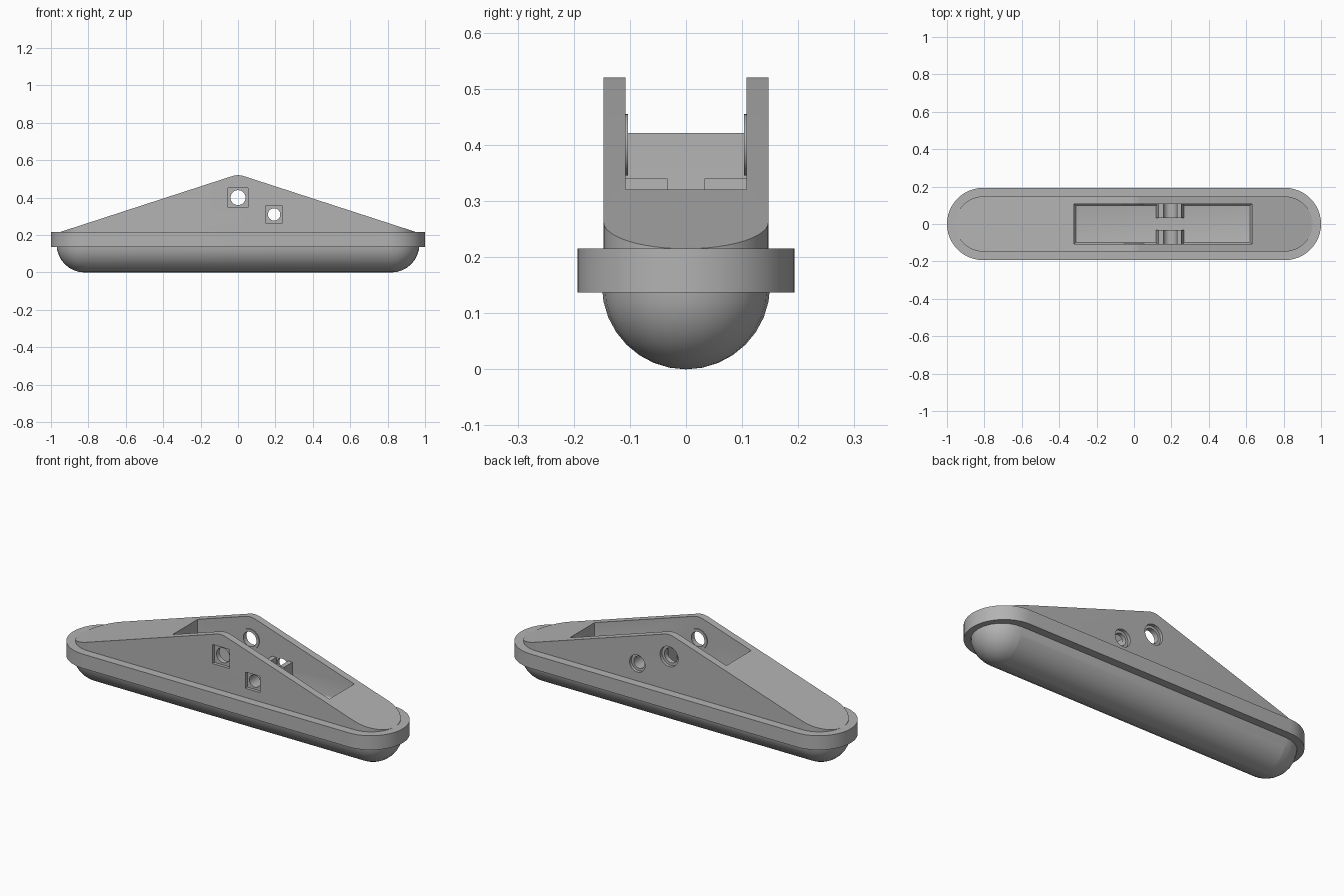
import bpy, bmesh
from math import sin, cos, pi, radians, tan

old = bpy.data.objects.get("Cube")
if old:
    bpy.data.objects.remove(old, do_unlink=True)

grey = bpy.data.materials.new("mid grey")
grey.use_nodes = True
grey.diffuse_color = (0.45, 0.45, 0.45, 1)
grey.node_tree.nodes["Principled BSDF"].inputs["Base Color"].default_value = grey.diffuse_color


def add(name, bm):
    bmesh.ops.recalc_face_normals(bm, faces=bm.faces)
    mesh = bpy.data.meshes.new(name)
    bm.to_mesh(mesh)
    bm.free()
    mesh.materials.append(grey)
    obj = bpy.data.objects.new(name, mesh)
    bpy.context.collection.objects.link(obj)
    return obj


def prism(name, points, low, high, upright=False):
    """Extrude an xy outline along z, or an xz outline along y."""
    bm = bmesh.new()
    def place(p, d):
        return (p[0], d, p[1]) if upright else (p[0], p[1], d)
    bottom = [bm.verts.new(place(p, low)) for p in points]
    top = [bm.verts.new(place(p, high)) for p in points]
    bm.faces.new(bottom)
    bm.faces.new(top)
    n = len(points)
    for i in range(n):
        j = (i + 1) % n
        bm.faces.new((bottom[i], bottom[j], top[j], top[i]))
    return add(name, bm)


def arc(cx, cy, r, start, end, n):
    angles = [radians(start + (end - start) * i / n) for i in range(n + 1)]
    return [(cx + r * cos(a), cy + r * sin(a)) for a in angles]


def stadium(half, r):
    return arc(half, 0, r, -90, 90, 24) + arc(-half, 0, r, 90, 270, 24)


def disc(x, z, r, y0, y1):
    return prism("disc", arc(x, z, r, 0, 360, 32)[:-1], y0, y1, True)


def apply_modifiers(obj):
    graph = bpy.context.evaluated_depsgraph_get()
    mesh = bpy.data.meshes.new_from_object(obj.evaluated_get(graph))
    obj.modifiers.clear()
    obj.data = mesh


def combine(obj, tool, operation):
    mod = obj.modifiers.new(operation, 'BOOLEAN')
    mod.operation, mod.solver, mod.object = operation, 'EXACT', tool
    apply_modifiers(obj)
    bpy.data.objects.remove(tool, do_unlink=True)


# Rounded hull: half a ball stretched to the middle, then mirrored
bm = bmesh.new()
bmesh.ops.create_uvsphere(bm, u_segments=24, v_segments=16, radius=0.15)
bmesh.ops.bisect_plane(bm, geom=bm.verts[:] + bm.edges[:] + bm.faces[:],
                       plane_co=(0, 0, 0), plane_no=(-1, 0, 0), clear_outer=True)
bmesh.ops.translate(bm, verts=bm.verts, vec=(0.82, 0, 0.15))
rim = [e for e in bm.edges if e.is_boundary]
new = bmesh.ops.extrude_edge_only(bm, edges=rim)["geom"]
for v in new:
    if isinstance(v, bmesh.types.BMVert):
        v.co.x = 0
bmesh.ops.bisect_plane(bm, geom=bm.verts[:] + bm.edges[:] + bm.faces[:],
                       plane_co=(0, 0, 0.145), plane_no=(0, 0, 1), clear_outer=True)
hull = add("hull", bm)
hull.modifiers.new("mirror", 'MIRROR')
apply_modifiers(hull)

# Peaked upper body with rounded ends, joined to the flange
slope = 18
edge = 0.42 + 0.1 / cos(radians(slope)) - 1.1 * tan(radians(slope))
outline = [(-1.1, 0.1), (1.1, 0.1), (1.1, edge)]
outline += arc(0, 0.42, 0.1, 90 - slope, 90 + slope, 6) + [(-1.1, edge)]
body = prism("body", outline, -0.3, 0.3, True)
combine(body, prism("ends", stadium(0.808, 0.147), 0.16, 0.7), 'INTERSECT')
combine(body, prism("flange", stadium(0.807, 0.193), 0.137, 0.215), 'UNION')

# Long slot with a rounded floor edge
slot = prism("slot", [(-0.32, -0.108), (0.63, -0.108), (0.63, 0.108), (-0.32, 0.108)], 0.2, 0.7)
bm = bmesh.new()
bm.from_mesh(slot.data)
floor = [e for e in bm.edges if all(v.co.z < 0.21 for v in e.verts)]
bmesh.ops.bevel(bm, geom=floor, offset=0.018, segments=3, profile=0.5, affect='EDGES')
bm.to_mesh(slot.data)
bm.free()
combine(body, slot, 'DIFFERENCE')

# Thin rings inside the walls around the large hole
for y0, y1 in ((-0.115, -0.103), (0.103, 0.115)):
    combine(body, disc(0, 0.4, 0.055, y0, y1), 'UNION')

# Through holes, with square recesses in front and round ones behind
for x, z, r, wide in ((0, 0.4, 0.04, 0.055), (0.193, 0.31, 0.033, 0.047)):
    combine(body, disc(x, z, r, -0.3, 0.3), 'DIFFERENCE')
    combine(body, disc(x, z, wide, 0.13, 0.3), 'DIFFERENCE')
    w = wide * 0.95
    square = [(x - w, z - w), (x + w, z - w), (x + w, z + w), (x - w, z + w)]
    combine(body, prism("recess", square, -0.3, -0.13, True), 'DIFFERENCE')

# Pair of notched lugs in the slot
lug = [(0.115, 0.19), (0.27, 0.19), (0.258, 0.23), (0.255, 0.34), (0.229, 0.34)]
lug += arc(0.193, 0.31, 0.036, 0, -180, 12) + [(0.157, 0.34), (0.131, 0.34), (0.128, 0.23)]
lugs = [prism("right_lug", lug, -0.112, -0.033, True),
        prism("left_lug", lug, 0.033, 0.112, True)]

# Smooth shading with sharp edges kept
bpy.ops.object.select_all(action='DESELECT')
for obj in [hull, body] + lugs:
    obj.select_set(True)
    bpy.context.view_layer.objects.active = obj
bpy.ops.object.shade_smooth_by_angle(angle=radians(30))
